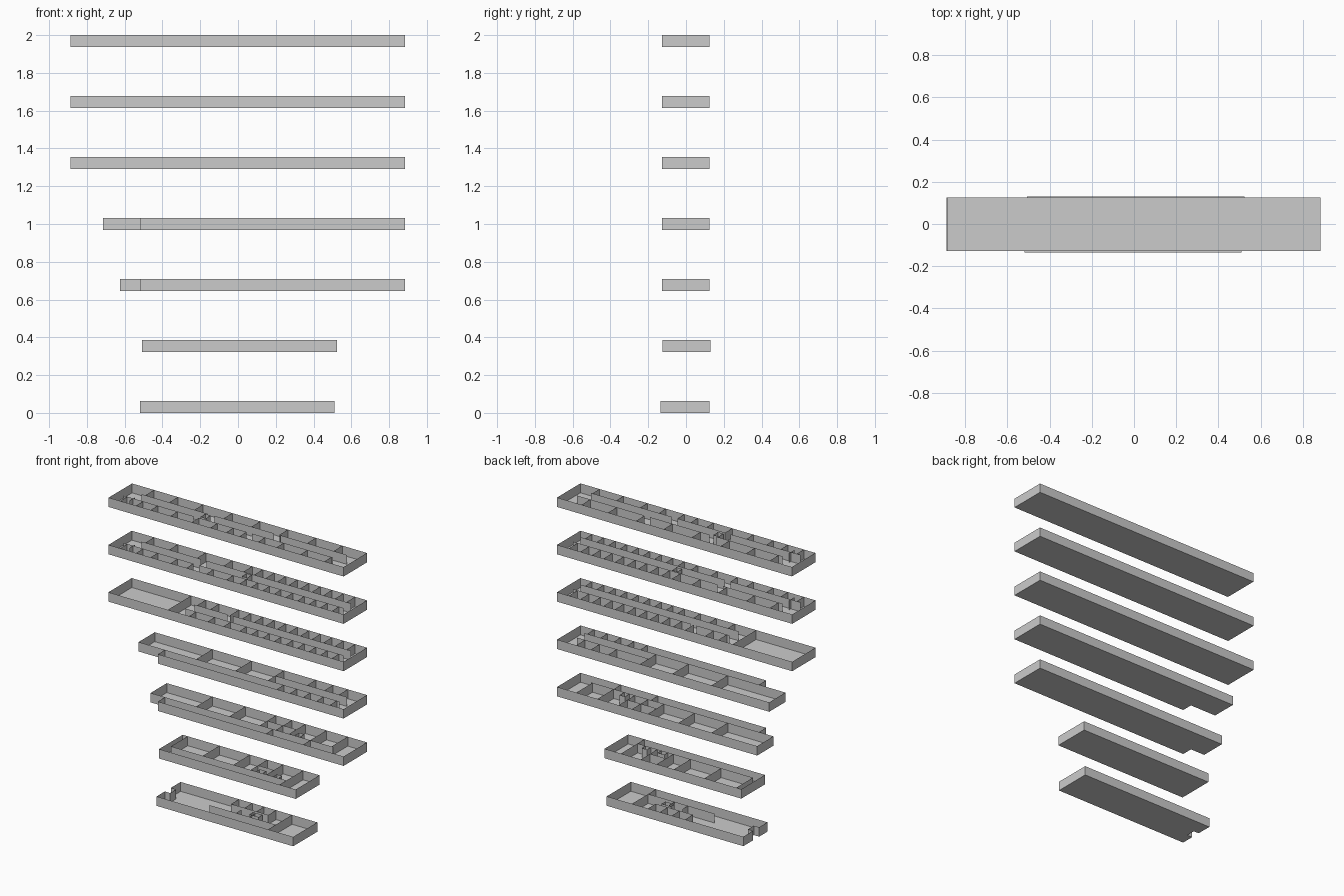
import bpy, bmesh

if "Cube" in bpy.data.objects:
    bpy.data.objects.remove(bpy.data.objects["Cube"])

H = 0.064          # wall height
STEP = 1.936 / 6   # storey spacing
YB, YF = 0.03, -0.05   # the two corridor wall lines
BACK, FRONT = 0.125, -0.127


def floor_plate(name, z, outline):
    """Flat floor with a thin perimeter wall."""
    bm = bmesh.new()
    low = [bm.verts.new((x, y, z)) for x, y in outline]
    top = [bm.verts.new((x, y, z + H)) for x, y in outline]
    bm.faces.new(low)
    n = len(low)
    for i in range(n):
        j = (i + 1) % n
        bm.faces.new((low[i], low[j], top[j], top[i]))
    finish(name, bm)


def partitions(name, z, lines):
    """Thin upright partitions, each along a plan polyline."""
    bm = bmesh.new()
    for line in lines:
        low = [bm.verts.new((x, y, z)) for x, y in line]
        top = [bm.verts.new((x, y, z + H)) for x, y in line]
        for i in range(len(line) - 1):
            bm.faces.new((low[i], low[i + 1], top[i + 1], top[i]))
    finish(name, bm)


def finish(name, bm):
    mesh = bpy.data.meshes.new(name)
    bm.to_mesh(mesh)
    bm.free()
    bpy.context.collection.objects.link(bpy.data.objects.new(name, mesh))


def rect(x0, x1, y0=FRONT, y1=BACK):
    return [(x0, y0), (x1, y0), (x1, y1), (x0, y1)]


def stepped(x0, xs, x1):
    """Plan whose left end is narrower at the front."""
    return [(xs, FRONT), (x1, FRONT), (x1, BACK), (x0, BACK), (x0, YF), (xs, YF)]


def along(y, *spans):
    return [[(a, y), (b, y)] for a, b in spans]


def across(y0, y1, *xs):
    return [[(x, y0), (x, y1)] for x in xs]


def shaft(x0, x1, y0, y1):
    r = rect(x0, x1, y0, y1)
    return [r + r[:1]]


plans = []

# ground storey: open hall, service block, entrance recess at the left
plans.append((
    [(-0.52, -0.134), (0.51, -0.134), (0.51, 0.125), (-0.52, 0.125),
     (-0.52, 0.02), (-0.48, 0.02), (-0.48, -0.045), (-0.52, -0.045)],
    across(-0.134, BACK, 0.32) + along(-0.05, (-0.18, 0.32))
    + along(0.04, (-0.08, 0.2)) + across(0.04, BACK, -0.08, 0.02, 0.11, 0.2)
    + across(-0.05, 0.01, 0.02, 0.12) + shaft(0.1, 0.17, -0.02, 0.02)))

# first storey
plans.append((
    rect(-0.508, 0.523, -0.125, 0.13),
    along(YF, (-0.47, 0.4)) + across(YF, 0.13, -0.47, -0.23, 0.0, 0.13, 0.25, 0.4)
    + across(-0.125, YF, 0.4) + along(0.03, (0.13, 0.25))
    + shaft(0.17, 0.22, YF, -0.01) + shaft(0.3, 0.34, YF, -0.01)))

# second storey
plans.append((
    stepped(-0.624, -0.515, 0.885),
    along(YF, (-0.515, 0.75)) + across(YF, BACK, -0.28, -0.03, 0.2, 0.32, 0.42, 0.58, 0.74)
    + across(FRONT, YF, 0.3, 0.58) + along(YB, (0.2, 0.42))
    + shaft(0.46, 0.5, YF, 0.0)))

# third storey
plans.append((
    stepped(-0.715, -0.515, 0.885),
    along(YF, (-0.515, 0.5)) + across(YF, BACK, -0.28, 0.015, 0.26)
    + along(YB, (0.26, 0.8)) + across(YB, BACK, 0.5, 0.63, 0.74)
    + along(YF, (0.5, 0.8)) + across(FRONT, YF, 0.38, 0.48, 0.58, 0.68, 0.78)))

# fourth storey: big hall at the left, small cells along a corridor
cells = [0.1 + 0.087 * i for i in range(9)]
plans.append((
    rect(-0.888, 0.885),
    across(FRONT, BACK, -0.44)
    + along(YB, (-0.35, -0.1), (-0.06, 0.83)) + along(YF, (-0.36, 0.83))
    + across(YB, BACK, -0.33, -0.23, -0.08, 0.01, *cells)
    + across(FRONT, YF, -0.28, -0.14, -0.02, *cells)))

# fifth storey: large rooms left, small cells right
plans.append((
    rect(-0.888, 0.885),
    along(YB, (-0.75, -0.3), (-0.26, 0.83)) + along(YF, (-0.83, -0.3), (-0.26, 0.83))
    + across(YB, BACK, -0.72, -0.54, -0.33, -0.13, 0.02, *cells)
    + across(FRONT, YF, -0.8, -0.68, -0.57, -0.42, -0.3, -0.15, 0.0, *cells[::1])
    + across(-0.09, -0.03, -0.755) + shaft(0.05, 0.09, -0.03, 0.02)))

# top storey: medium rooms on both sides of the corridor
plans.append((
    rect(-0.886, 0.885),
    along(YB, (-0.75, -0.25), (-0.2, 0.25), (0.3, 0.8))
    + along(YF, (-0.83, -0.3), (-0.26, 0.1), (0.14, 0.75))
    + across(YB, BACK, -0.72, -0.54, -0.35, -0.13, 0.08, 0.29, 0.5, 0.7)
    + across(FRONT, YF, -0.8, -0.68, -0.57, -0.42, -0.26, -0.12, 0.0, 0.1, 0.24, 0.38, 0.56, 0.74)
    + across(-0.09, -0.03, -0.755) + shaft(-0.26, -0.22, -0.03, 0.02)))

for i, (outline, lines) in enumerate(plans):
    floor_plate(f"storey_{i}_floor_and_outer_wall", i * STEP, outline)
    partitions(f"storey_{i}_partitions", i * STEP, lines)
